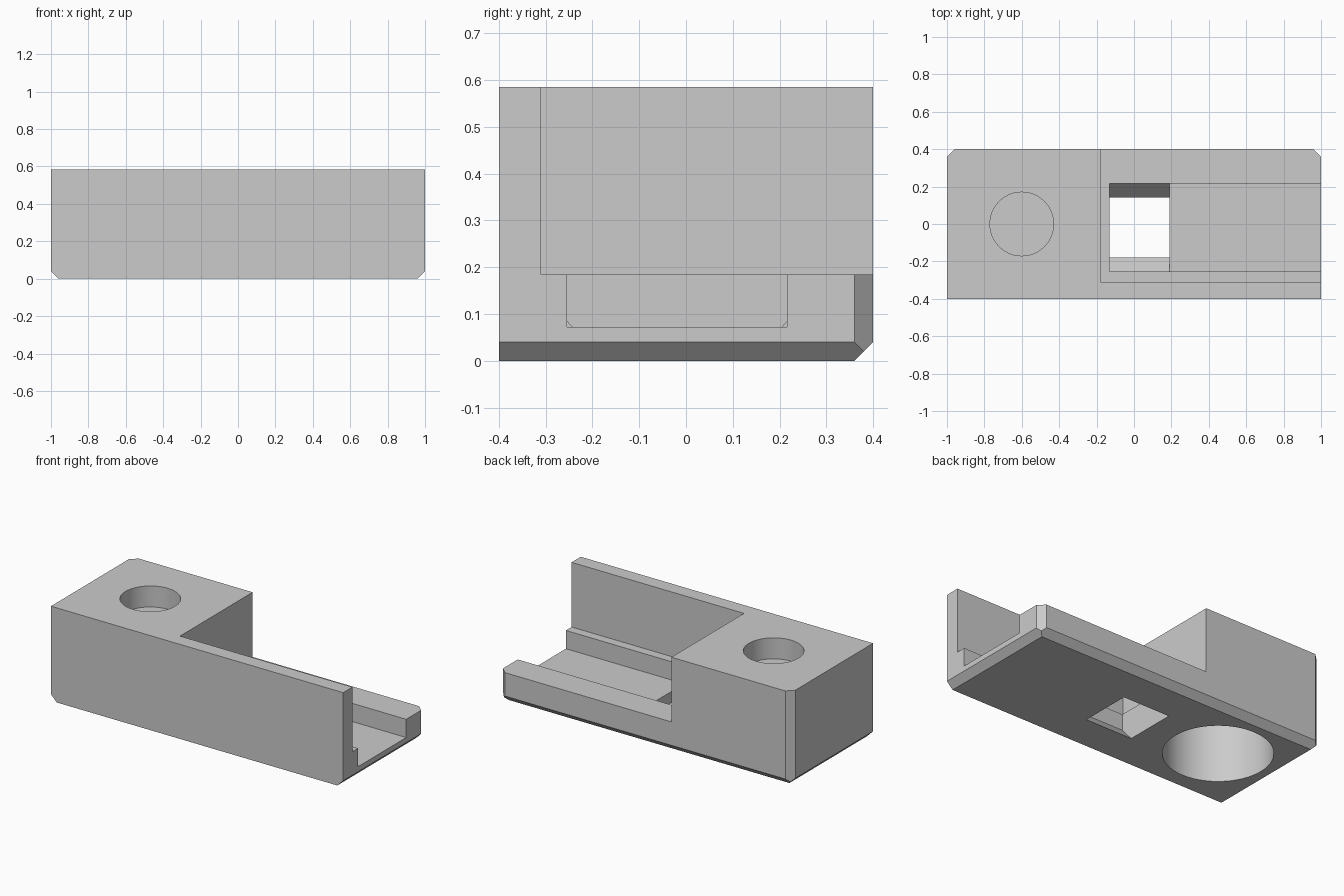
import bpy
import bmesh
from mathutils import Vector

default = bpy.data.objects.get("Cube")
if default:
    bpy.data.objects.remove(default, do_unlink=True)

# Single plain grey plastic
grey = bpy.data.materials.new("plain grey")
grey.use_nodes = True
colour = (0.6, 0.6, 0.6, 1)
grey.diffuse_color = colour
grey.node_tree.nodes["Principled BSDF"].inputs["Base Color"].default_value = colour


def add_object(name, bm):
    bmesh.ops.recalc_face_normals(bm, faces=bm.faces[:])
    mesh = bpy.data.meshes.new(name)
    bm.to_mesh(mesh)
    bm.free()
    mesh.materials.append(grey)
    obj = bpy.data.objects.new(name, mesh)
    bpy.context.collection.objects.link(obj)
    return obj


def prism(profile, x0, x1):
    """Extrude a (y, z) profile along x."""
    bm = bmesh.new()
    face = bm.faces.new([bm.verts.new((x0, y, z)) for y, z in profile])
    new = bmesh.ops.extrude_face_region(bm, geom=[face])["geom"]
    verts = [g for g in new if isinstance(g, bmesh.types.BMVert)]
    bmesh.ops.translate(bm, verts=verts, vec=(x1 - x0, 0, 0))
    return bm


def box(x0, x1, y0, y1, z0, z1):
    return prism([(y0, z0), (y1, z0), (y1, z1), (y0, z1)], x0, x1)


def cylinder(x, radius, z0, z1):
    bm = bmesh.new()
    bmesh.ops.create_cone(bm, cap_ends=True, segments=96, radius1=radius,
                          radius2=radius, depth=z1 - z0)
    bmesh.ops.translate(bm, verts=bm.verts[:], vec=(x, 0, (z0 + z1) / 2))
    return bm


def cut(target, name, bm):
    cutter = add_object(name, bm)
    cutter.hide_render = True
    mod = target.modifiers.new(name, 'BOOLEAN')
    mod.operation = 'DIFFERENCE'
    mod.solver = 'EXACT'
    mod.object = cutter
    bpy.context.view_layer.objects.active = target
    bpy.ops.object.modifier_apply(modifier=mod.name)
    bpy.data.objects.remove(cutter, do_unlink=True)


HEIGHT, CHAMFER = 0.585, 0.04

# Block, chamfered on the end and back bottom edges and the back corners
bm = box(-1, 1, -0.4, 0.4, 0, HEIGHT)
half = CHAMFER / 2
chamfers = [((s, 0, half), (s, 0, -1)) for s in (-1, 1)]
chamfers = [((s * (1 - half), 0, half), (s, 0, -1)) for s in (-1, 1)]
chamfers += [((s * (1 - half), 0.4 - half, 0), (s, 1, 0)) for s in (-1, 1)]
chamfers.append(((0, 0.4 - half, half), (0, 1, -1)))
for point, normal in chamfers:
    geom = bm.verts[:] + bm.edges[:] + bm.faces[:]
    bmesh.ops.bisect_plane(bm, geom=geom, plane_co=point,
                           plane_no=Vector(normal).normalized(), clear_outer=True)
    bmesh.ops.holes_fill(bm, edges=[e for e in bm.edges if e.is_boundary])
body = add_object("bracket_body", bm)

# Open space behind the tall front wall
cut(body, "upper_recess", box(-0.18, 1.2, -0.31, 0.6, 0.185, 0.8))

# Window through the floor with sloping front and back sides
y0, y1, top = -0.254, 0.216, 0.085
cut(body, "floor_window", prism(
    [(y0, 0.3), (y0, top), (y0 + 0.15, -top), (y1 - 0.15, -top), (y1, top), (y1, 0.3)],
    -0.13, 0.19))

# Shallow channel running out of the open end
cut(body, "floor_channel", box(0.19, 1.2, y0, y1, 0.072, 0.3))

# Screw hole from above and wider bore from below, with a thin web between
cut(body, "screw_hole", cylinder(-0.6, 0.17, 0.455, 0.8))
cut(body, "wide_bore", cylinder(-0.6, 0.305, -0.2, 0.43))

bpy.ops.object.select_all(action='DESELECT')
body.select_set(True)
bpy.context.view_layer.objects.active = body
bpy.ops.object.shade_smooth_by_angle(angle=0.5)
